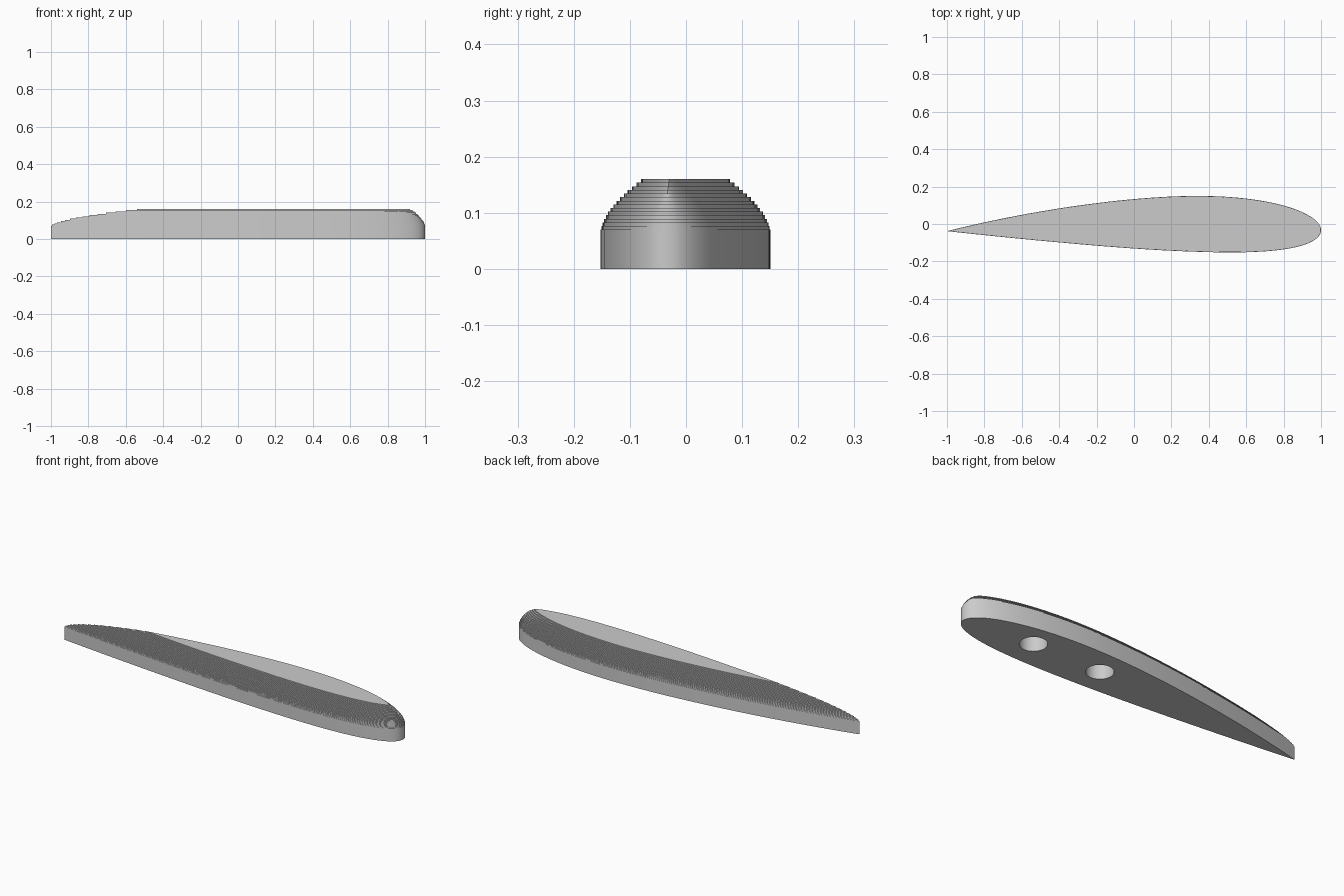
import bpy, bmesh, math

if "Cube" in bpy.data.objects:
    bpy.data.objects.remove(bpy.data.objects["Cube"])

CHORD, THICK, CAMBER, CAMBER_POS = 2.0, 0.15, 0.02, 0.4
CHORD_Y = -0.038
WALL_TOP, TOP, LAYERS = 0.07, 0.16, 14
INSET = 0.072
N = 64


def section_point(t, side):
    """Point on the aerofoil outline; t = 0 at the nose, 1 at the tail."""
    h = 5 * THICK * (0.2969 * math.sqrt(t) - 0.126 * t - 0.3516 * t**2
                     + 0.2843 * t**3 - 0.1036 * t**4)
    m, p = CAMBER, CAMBER_POS
    q = p if t < p else 1 - p
    c = m / p**2 * (2 * p * t - t * t) if t < p else \
        m / (1 - p)**2 * (1 - 2 * p + 2 * p * t - t * t)
    a = math.atan(2 * m / q**2 * (p - t))
    return (1 - CHORD * (t - side * h * math.sin(a)),
            CHORD_Y + CHORD * (c + side * h * math.cos(a)))


# Outline, counter-clockwise: tail, lower side, nose, upper side
ts = [0.5 - 0.5 * math.cos(math.pi * i / N) for i in range(N + 1)]
outline = [section_point(t, -1) for t in reversed(ts)]
outline += [section_point(t, 1) for t in ts[1:-1]]

# Each outline edge as a half-plane nx*x + ny*y <= c
edges = []
for (x0, y0), (x1, y1) in zip(outline, outline[1:] + outline[:1]):
    length = math.hypot(x1 - x0, y1 - y0)
    nx, ny = (y1 - y0) / length, (x0 - x1) / length
    edges.append((nx, ny, nx * x0 + ny * y0))


def span(x, d):
    """Lowest and highest y at x inside the outline shrunk by d."""
    low = max((c - d - nx * x) / ny for nx, ny, c in edges if ny < -1e-5)
    high = min((c - d - nx * x) / ny for nx, ny, c in edges if ny > 1e-5)
    return low, high


def end_x(inside, outside, d):
    for _ in range(36):
        mid = (inside + outside) / 2
        low, high = span(mid, d)
        inside, outside = (mid, outside) if high > low else (inside, mid)
    return inside


def inset_ring(d):
    tail, nose = end_x(0.4, -1.01, d), end_x(0.4, 1.01, d)
    xs = [nose + (tail - nose) * t for t in ts]
    spans = [span(x, d) for x in xs]
    lower = [(x, s[0]) for x, s in zip(xs, spans)]
    upper = [(x, s[1]) for x, s in zip(xs, spans)]
    return lower[::-1] + upper[1:-1]


# Stepped body: straight wall, then thin layers shrinking to the flat top
bm = bmesh.new()
rings = []
step = (TOP - WALL_TOP) / LAYERS
for k in range(LAYERS + 1):
    z0 = WALL_TOP + (k - 1) * step if k else 0.0
    z1 = WALL_TOP + k * step
    d = INSET * (((z0 + z1) / 2 - 0.065) / 0.0918)**1.7 if k else 0.0
    shape = inset_ring(d)
    for z in (z0, z1):
        rings.append([bm.verts.new((x, y, z)) for x, y in shape])
for a, b in zip(rings, rings[1:]):
    for i in range(len(a)):
        j = (i + 1) % len(a)
        bm.faces.new((a[i], a[j], b[j], b[i]))
bm.faces.new(rings[0][::-1])
bm.faces.new(rings[-1])
mesh = bpy.data.meshes.new("wing_section")
bm.to_mesh(mesh)
bm.free()
body = bpy.data.objects.new("wing_section", mesh)
bpy.context.collection.objects.link(body)

grey = bpy.data.materials.new("light grey")
grey.diffuse_color = (0.6, 0.6, 0.6, 1)
grey.use_nodes = True
grey.node_tree.nodes["Principled BSDF"].inputs["Base Color"].default_value = grey.diffuse_color
mesh.materials.append(grey)

# Two blind round sockets in the underside
for x in (0.21, 0.61):
    bpy.ops.mesh.primitive_cylinder_add(vertices=48, radius=0.066, depth=0.24,
                                        location=(x, 0.005, 0))
    cutter = bpy.context.object
    cutter.name = "socket_cutter"
    cutter.data.materials.append(grey)
    cutter.hide_render = True
    cutter.hide_set(True)
    cut = body.modifiers.new("socket", 'BOOLEAN')
    cut.operation = 'DIFFERENCE'
    cut.solver = 'EXACT'
    cut.object = cutter

# Apply the cuts, then shade walls smooth with crisp steps
bpy.ops.object.select_all(action='DESELECT')
body.select_set(True)
bpy.context.view_layer.objects.active = body
for name in [m.name for m in body.modifiers]:
    bpy.ops.object.modifier_apply(modifier=name)
for ob in [o for o in bpy.data.objects if o.name.startswith("socket_cutter")]:
    bpy.data.objects.remove(ob)
bpy.ops.object.shade_smooth_by_angle(angle=math.radians(30))
